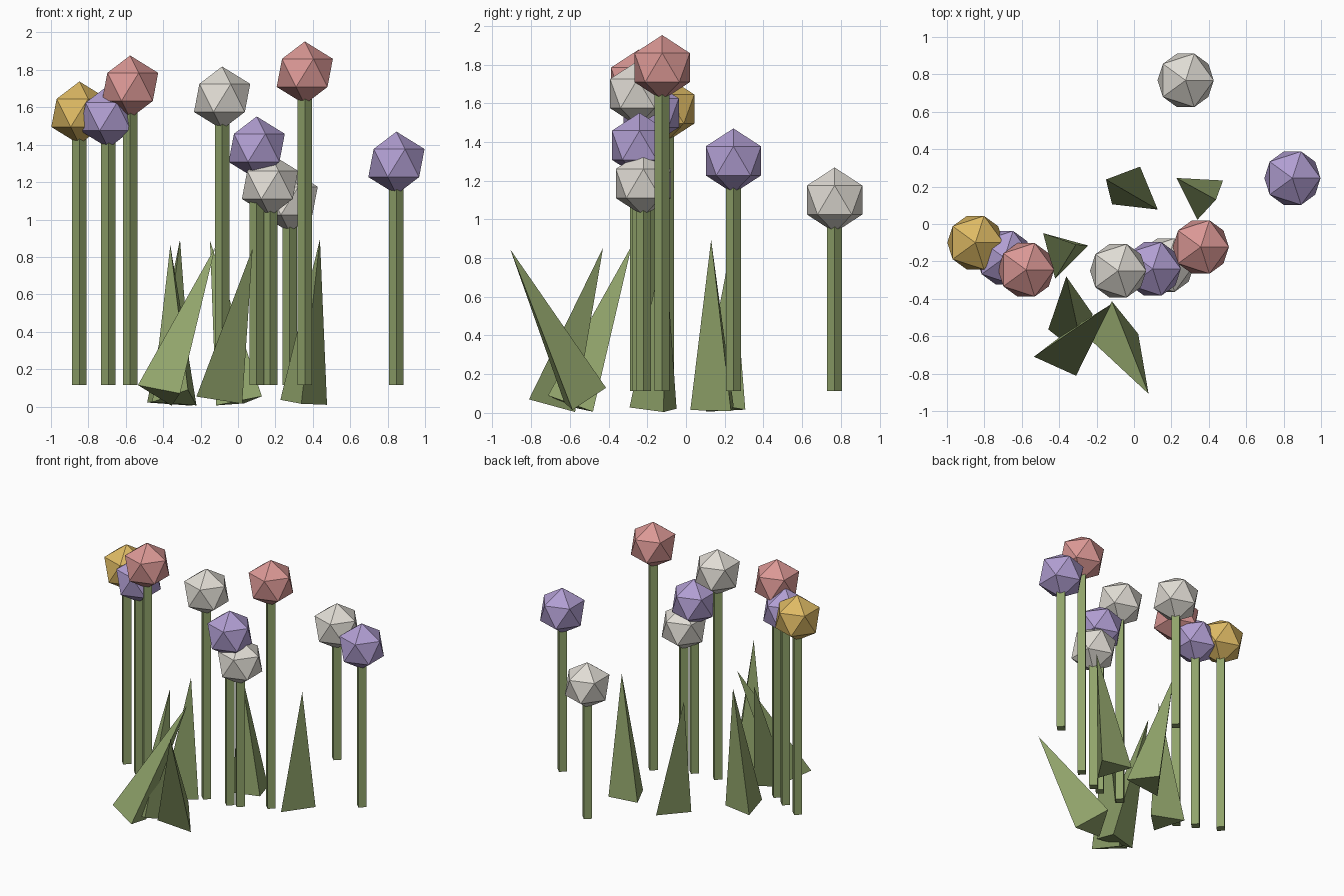
import bpy
import bmesh
import math
from mathutils import Matrix, Vector

cube = bpy.data.objects.get("Cube")
if cube:
    bpy.data.objects.remove(cube, do_unlink=True)


def material(name, rgb):
    # 8-bit display colour converted to linear
    linear = [((c / 255 + 0.055) / 1.055) ** 2.4 for c in rgb] + [1.0]
    mat = bpy.data.materials.new(name)
    mat.use_nodes = True
    mat.diffuse_color = linear
    mat.node_tree.nodes["Principled BSDF"].inputs["Base Color"].default_value = linear
    return mat


green = material("leaf_green", (145, 164, 107))
petals = {
    "yellow": material("petal_yellow", (222, 186, 100)),
    "purple": material("petal_purple", (177, 158, 210)),
    "red": material("petal_red", (219, 152, 149)),
    "white": material("petal_white", (224, 220, 212)),
}

HEAD_RADIUS = 0.168
STEM_RADIUS = 0.039
STEM_FOOT = 0.114
LEAF_RADIUS = 0.145
LEAF_LENGTH = 0.88


def finish(bm, name, mat):
    bmesh.ops.recalc_face_normals(bm, faces=bm.faces[:])
    mesh = bpy.data.meshes.new(name)
    bm.to_mesh(mesh)
    bm.free()
    mesh.materials.append(mat)
    obj = bpy.data.objects.new(name, mesh)
    bpy.context.collection.objects.link(obj)
    return obj


def flower(number, colour, x, y, z):
    # faceted ball head
    bm = bmesh.new()
    bmesh.ops.create_icosphere(bm, subdivisions=1, radius=HEAD_RADIUS)
    head = finish(bm, f"flower_head_{number}", petals[colour])
    head.location = (x, y, z)

    # four-sided stem reaching into the head
    top = z - HEAD_RADIUS / 2
    bm = bmesh.new()
    bmesh.ops.create_cone(bm, cap_ends=True, segments=4, radius1=STEM_RADIUS,
                          radius2=STEM_RADIUS, depth=top - STEM_FOOT)
    stem = finish(bm, f"flower_stem_{number}", green)
    stem.location = (x, y, (top + STEM_FOOT) / 2)


def leaf(number, tip, foot, corner):
    # three-sided spike from foot towards tip, twisted to face corner
    tip, foot = Vector(tip), Vector(foot)
    axis = (tip - foot).normalized()
    arm = Vector(corner) - foot
    arm = (arm - axis * arm.dot(axis)).normalized() * LEAF_RADIUS
    bm = bmesh.new()
    base = [bm.verts.new(foot + Matrix.Rotation(math.tau * i / 3, 3, axis) @ arm)
            for i in range(3)]
    point = bm.verts.new(foot + axis * LEAF_LENGTH)
    bm.faces.new(base)
    for i in range(3):
        bm.faces.new((base[i], base[(i + 1) % 3], point))
    finish(bm, f"leaf_{number}", green)


# flowers: colour and head centre
flowers = [
    ("yellow", -0.848, -0.10, 1.57),
    ("purple", -0.693, -0.18, 1.55),
    ("red", -0.577, -0.245, 1.709),
    ("white", -0.085, -0.25, 1.65),
    ("purple", 0.10, -0.24, 1.383),
    ("white", 0.171, -0.22, 1.185),
    ("white", 0.276, 0.768, 1.10),
    ("red", 0.357, -0.123, 1.784),
    ("purple", 0.847, 0.245, 1.302),
]
for n, (colour, x, y, z) in enumerate(flowers, 1):
    flower(n, colour, x, y, z)

# leaves: tip, foot centre, one base corner
leaves = [
    ((-0.15, 0.238, 0.888), (0.014, 0.163, 0.026), (0.126, 0.078, 0.053)),
    ((0.438, 0.13, 0.893), (0.347, 0.167, 0.02), (0.34, 0.019, 0.03)),
    ((-0.31, -0.11, 0.893), (-0.384, -0.152, 0.018), (-0.42, -0.286, 0.03)),
    ((-0.362, -0.28, 0.866), (-0.316, -0.586, 0.04), (-0.457, -0.564, 0.024)),
    ((-0.125, -0.432, 0.843), (-0.40, -0.698, 0.063), (-0.537, -0.709, 0.118)),
    ((0.078, -0.908, 0.845), (-0.106, -0.543, 0.066), (-0.225, -0.63, 0.052)),
]
for n, (tip, foot, corner) in enumerate(leaves, 1):
    leaf(n, tip, foot, corner)
